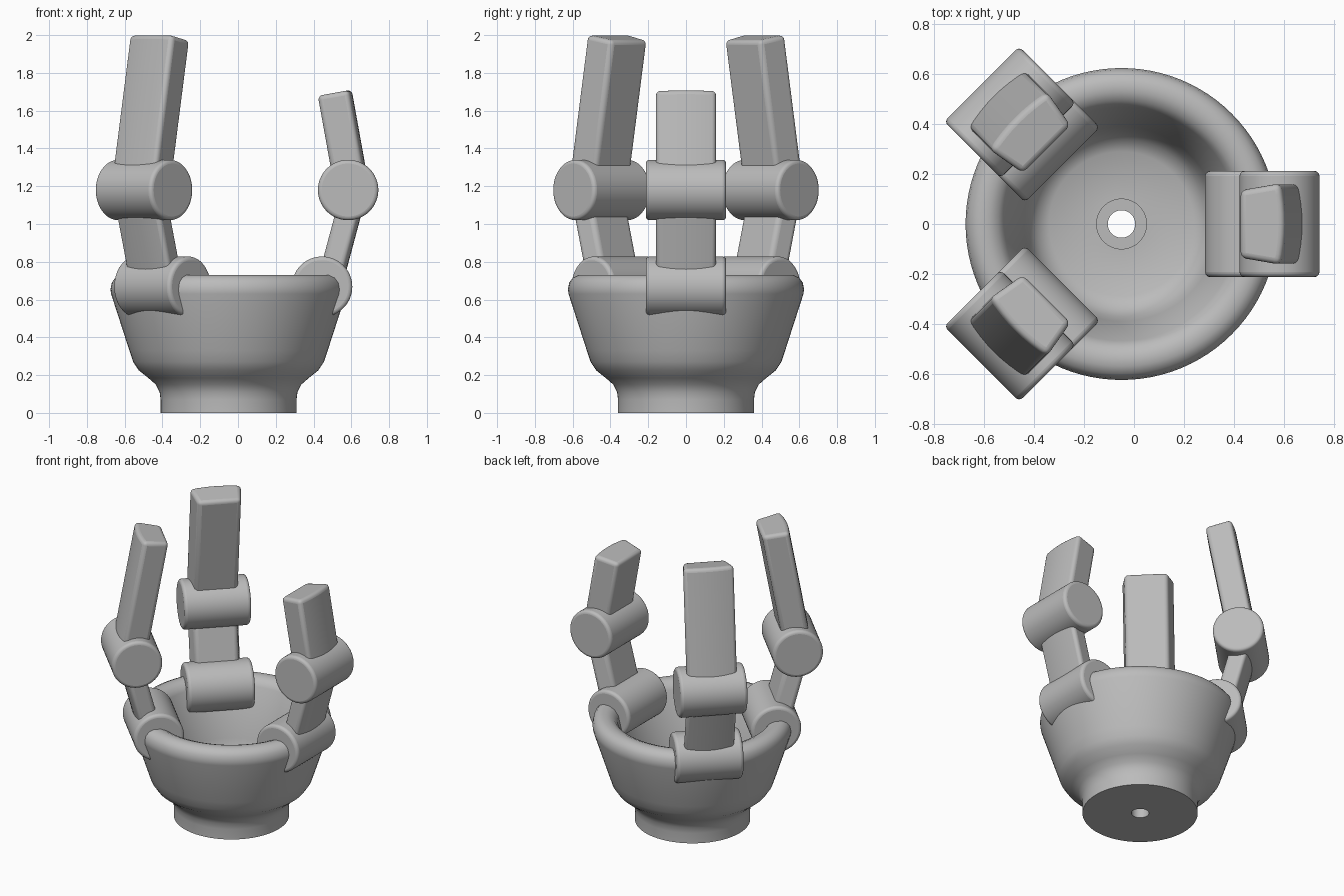
import bpy, bmesh, math
from mathutils import Matrix, Vector

if "Cube" in bpy.data.objects:
    bpy.data.objects.remove(bpy.data.objects["Cube"])

grey = bpy.data.materials.new("light_grey")
grey.use_nodes = True
GREY = (0.5, 0.5, 0.5, 1)
grey.diffuse_color = GREY
grey.node_tree.nodes["Principled BSDF"].inputs["Base Color"].default_value = GREY

CENTRE = Matrix.Translation((-0.05, 0, 0))


def make_object(name, bm, matrix, bevel=0.0):
    """Turn a bmesh into a smooth-shaded grey part with optional rounded edges."""
    bmesh.ops.recalc_face_normals(bm, faces=bm.faces)
    mesh = bpy.data.meshes.new(name)
    bm.to_mesh(mesh)
    bm.free()
    mesh.materials.append(grey)
    obj = bpy.data.objects.new(name, mesh)
    bpy.context.collection.objects.link(obj)
    obj.matrix_world = matrix
    if bevel:
        mod = obj.modifiers.new("rounded_edges", 'BEVEL')
        mod.width = bevel
        mod.segments = 4
        mod.limit_method = 'ANGLE'
        mod.angle_limit = math.radians(40)
    bpy.ops.object.select_all(action='DESELECT')
    obj.select_set(True)
    bpy.context.view_layer.objects.active = obj
    bpy.ops.object.shade_smooth_by_angle(angle=math.radians(35))
    return obj


def make_bowl():
    """Lathe the bowl wall, foot and stepped centre hole from one closed profile."""
    profile = [
        (0.055, 0), (0.36, 0), (0.36, 0.07), (0.365, 0.11), (0.385, 0.15),
        (0.425, 0.185), (0.475, 0.225), (0.505, 0.27), (0.525, 0.33),
        (0.622, 0.63), (0.625, 0.655), (0.618, 0.69), (0.6, 0.715),
        (0.57, 0.73), (0.53, 0.73), (0.495, 0.715), (0.468, 0.68),
        (0.39, 0.35), (0.37, 0.28), (0.34, 0.23), (0.29, 0.2),
        (0.1, 0.2), (0.1, 0.12), (0.055, 0.12)]
    bm = bmesh.new()
    verts = [bm.verts.new((r, 0, z)) for r, z in profile]
    edges = [bm.edges.new((v, verts[i - 1])) for i, v in enumerate(verts)]
    bmesh.ops.spin(bm, geom=verts + edges, cent=(0, 0, 0), axis=(0, 0, 1),
                   angle=math.tau, steps=96, use_merge=True)
    bmesh.ops.remove_doubles(bm, verts=bm.verts, dist=0.0001)
    make_object("bowl", bm, CENTRE)


def make_knuckle(name, frame, r, z):
    """Barrel joint lying across the finger."""
    bm = bmesh.new()
    bmesh.ops.create_cone(bm, cap_ends=True, segments=64, radius1=0.16,
                          radius2=0.16, depth=0.425)
    lay_down = Matrix.Rotation(math.pi / 2, 4, 'X')
    make_object(name, bm, frame @ Matrix.Translation((r, 0, z)) @ lay_down, 0.02)


def make_segment(name, frame, r, z, slope, length, thick):
    """Finger bar: narrower inside, gently bowed outside, leaning by slope."""
    half, bow, steps = 0.163, 0.018, 8
    section = [(-thick / 2, 0.135), (-thick / 2, -0.135)]
    for i in range(steps + 1):
        t = 2 * i / steps - 1
        section.append((thick / 2 - bow * t * t, half * t))
    bm = bmesh.new()
    face = bm.faces.new([bm.verts.new((x, y, 0)) for x, y in section])
    top = bmesh.ops.extrude_face_region(bm, geom=[face])["geom"]
    bmesh.ops.translate(bm, vec=Vector((0, 0, length)),
                        verts=[g for g in top if isinstance(g, bmesh.types.BMVert)])
    lean = Matrix.Rotation(math.atan(slope), 4, 'Y')
    make_object(name, bm, frame @ Matrix.Translation((r, 0, z)) @ lean, 0.024)


make_bowl()

# Three fingers round the rim; the one on the left is shorter
fingers = [("left", 0, 0.523), ("right_back", 135, 0.82), ("right_front", 225, 0.82)]
for label, angle, tip_length in fingers:
    frame = CENTRE @ Matrix.Rotation(math.radians(angle), 4, 'Z')
    make_knuckle(label + "_lower_knuckle", frame, 0.495, 0.668)
    make_segment(label + "_lower_segment", frame, 0.53, 0.665, 0.268, 0.533, 0.135)
    make_knuckle(label + "_upper_knuckle", frame, 0.633, 1.18)
    make_segment(label + "_upper_segment", frame, 0.655, 1.18, -0.18, tip_length, 0.182)
